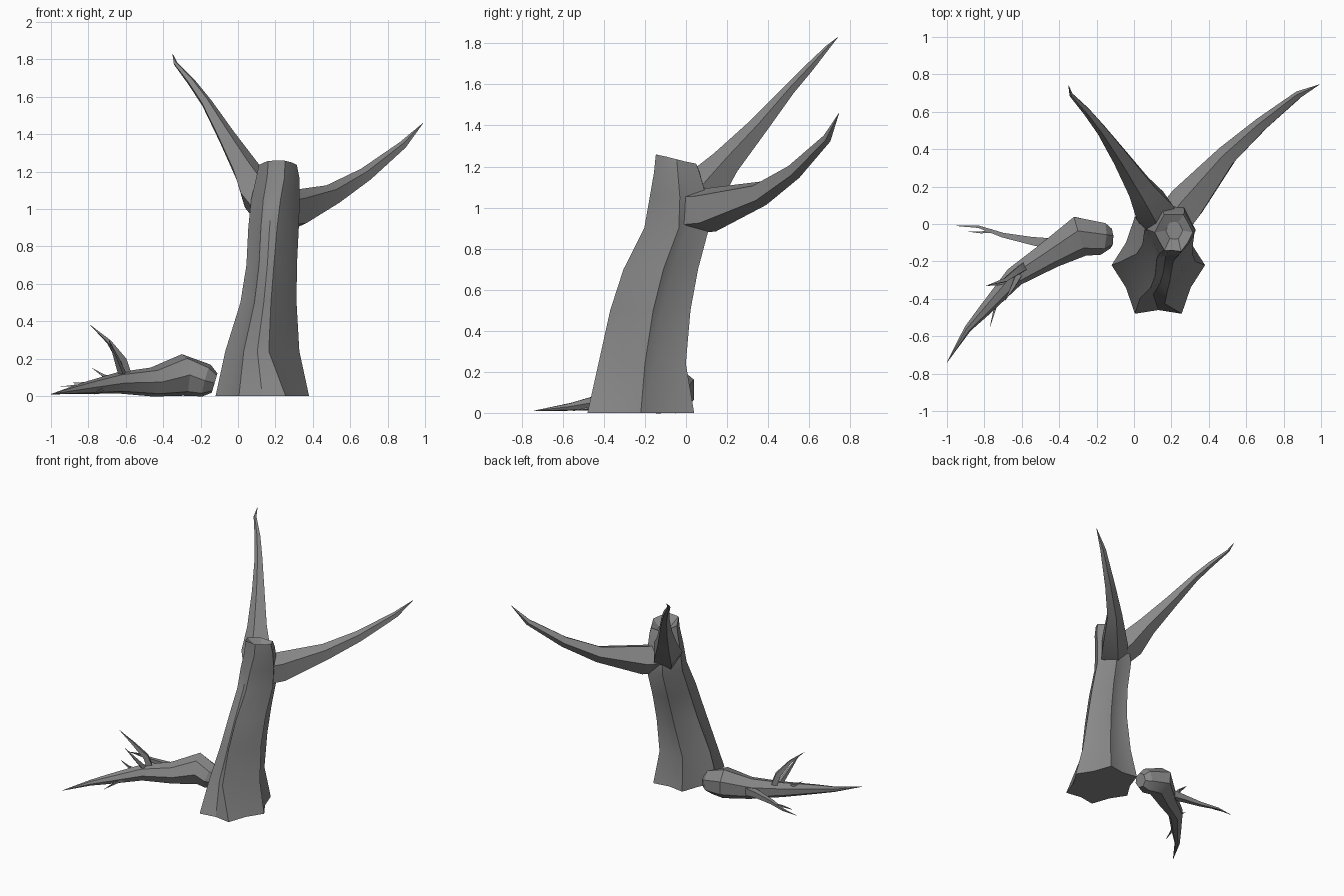
import bpy, bmesh, math
from mathutils import Vector

default_cube = bpy.data.objects.get("Cube")
if default_cube:
    bpy.data.objects.remove(default_cube, do_unlink=True)

# Single grey bark colour
bark = bpy.data.materials.new("grey bark")
bark.use_nodes = True
bark_colour = (0.25, 0.25, 0.25, 1)
bark.diffuse_color = bark_colour
bark.node_tree.nodes["Principled BSDF"].inputs["Base Color"].default_value = bark_colour


def skin_rings(name, rings, smooth_angle):
    """Join equal-sized rings of points into one closed, capped surface."""
    bm = bmesh.new()
    loops = [[bm.verts.new(point) for point in ring] for ring in rings]
    for lower, upper in zip(loops, loops[1:]):
        count = len(lower)
        for i in range(count):
            j = (i + 1) % count
            bm.faces.new((lower[i], lower[j], upper[j], upper[i]))
    bm.faces.new(list(reversed(loops[0])))
    bm.faces.new(loops[-1])
    bmesh.ops.remove_doubles(bm, verts=bm.verts, dist=0.0005)
    bmesh.ops.recalc_face_normals(bm, faces=bm.faces)
    mesh = bpy.data.meshes.new(name)
    bm.to_mesh(mesh)
    bm.free()
    mesh.materials.append(bark)
    obj = bpy.data.objects.new(name, mesh)
    bpy.context.collection.objects.link(obj)
    bpy.ops.object.select_all(action="DESELECT")
    obj.select_set(True)
    bpy.context.view_layer.objects.active = obj
    bpy.ops.object.shade_smooth_by_angle(angle=math.radians(smooth_angle))


# How far the front right ridge and the grooves near it turn clockwise
swing_share = {1: 0.6, 9: 0.5, 10: 1, 11: 0.5}


def star_ring(z, cx, cy, rx, ry, valley, swing=0.0, jag=0.0):
    """Ridged trunk section; jag raises the front of the ring."""
    ring = []
    for i in range(12):
        angle = math.tau * i / 12
        angle -= math.radians(swing) * swing_share.get(i, 0)
        scale = valley if i % 2 else 1
        ring.append((cx + rx * scale * math.cos(angle),
                     cy + ry * scale * math.sin(angle),
                     z - jag * math.sin(angle)))
    return ring


def limb(name, path, sides=6, tall=1.0):
    """Tapering limb along a path of x, y, z, radius."""
    centres = [Vector(p[:3]) for p in path]
    rings = []
    for k, (centre, point) in enumerate(zip(centres, path)):
        tangent = centres[min(k + 1, len(path) - 1)] - centres[max(k - 1, 0)]
        side = tangent.cross(Vector((0, 0, 1))).normalized()
        up = side.cross(tangent).normalized()
        ring = []
        for i in range(sides):
            angle = math.tau * (i + 0.5) / sides
            ring.append(centre + point[3] * (side * math.cos(angle)
                                             + up * tall * math.sin(angle)))
        rings.append(ring)
    skin_rings(name, rings, smooth_angle=25)


# Leaning trunk with flared roots, deep grooves and a hollow, broken crown
trunk_sections = [
    (0, .13, -.22, .25, .3, .8),
    (.24, .13, -.2, .198, .23, .78, 20),
    (.5, .163, -.16, .15, .21, .78, 25),
    (.7, .18, -.11, .135, .195, .79, 25),
    (.9, .19, -.035, .135, .17, .83, 22),
    (1.05, .2, -.03, .13, .15, .86, 18),
    (1.17, .213, -.04, .115, .122, .88, 12),
    (1.235, .213, -.045, .102, .11, .88, 8, .025),
    (1.19, .215, -.035, .045, .05, .9),
]
skin_rings("trunk", [star_ring(*section) for section in trunk_sections], 25)

# Two living branches reaching backwards
limb("left_branch", [
    (.19, -.02, .98, .11),
    (.29, .11, .99, .108),
    (.5, .365, 1.07, .06),
    (.68, .53, 1.18, .04),
    (.88, .69, 1.34, .022),
    (.99, .745, 1.46, .001)], sides=5, tall=1.05)
limb("right_branch", [
    (.18, -.01, .98, .1),
    (.107, .085, 1.085, .112),
    (.04, .19, 1.21, .077),
    (-.065, .35, 1.39, .05),
    (-.17, .5, 1.57, .03),
    (-.25, .6, 1.68, .022),
    (-.335, .69, 1.78, .011),
    (-.35, .74, 1.83, .001)], sides=5)

# Fallen limb lying beside the trunk
limb("fallen_limb", [
    (-.125, -.075, .07, .055),
    (-.17, -.075, .083, .09),
    (-.29, -.06, .113, .114),
    (-.45, -.16, .075, .08),
    (-.64, -.28, .07, .057),
    (-.8, -.46, .045, .035),
    (-.89, -.56, .03, .02),
    (-1, -.74, .01, .001)], sides=7)

# Thin twigs growing from the fallen limb
twigs = {
    "long_twig": [(-.42, -.11, .08, .045), (-.55, -.09, .08, .03),
                  (-.7, -.06, .07, .018), (-.83, -.015, .06, .009),
                  (-.95, -.01, .05, .001)],
    "long_twig_fork": [(-.76, -.04, .07, .011), (-.82, -.045, .07, .007),
                       (-.89, -.04, .07, .001)],
    "upright_twig": [(-.59, -.23, .09, .03), (-.62, -.25, .19, .026),
                     (-.69, -.3, .29, .014), (-.79, -.33, .38, .001)],
    "upright_twig_fork": [(-.62, -.28, .12, .022), (-.65, -.34, .2, .014),
                          (-.69, -.41, .3, .001)],
    "low_twig": [(-.68, -.36, .06, .016), (-.74, -.44, .03, .01),
                 (-.77, -.55, .01, .001)],
    "short_twig": [(-.66, -.3, .09, .016), (-.72, -.32, .11, .009),
                   (-.78, -.33, .15, .001)],
}
for twig_name, twig_path in twigs.items():
    limb(twig_name, twig_path, sides=4)
